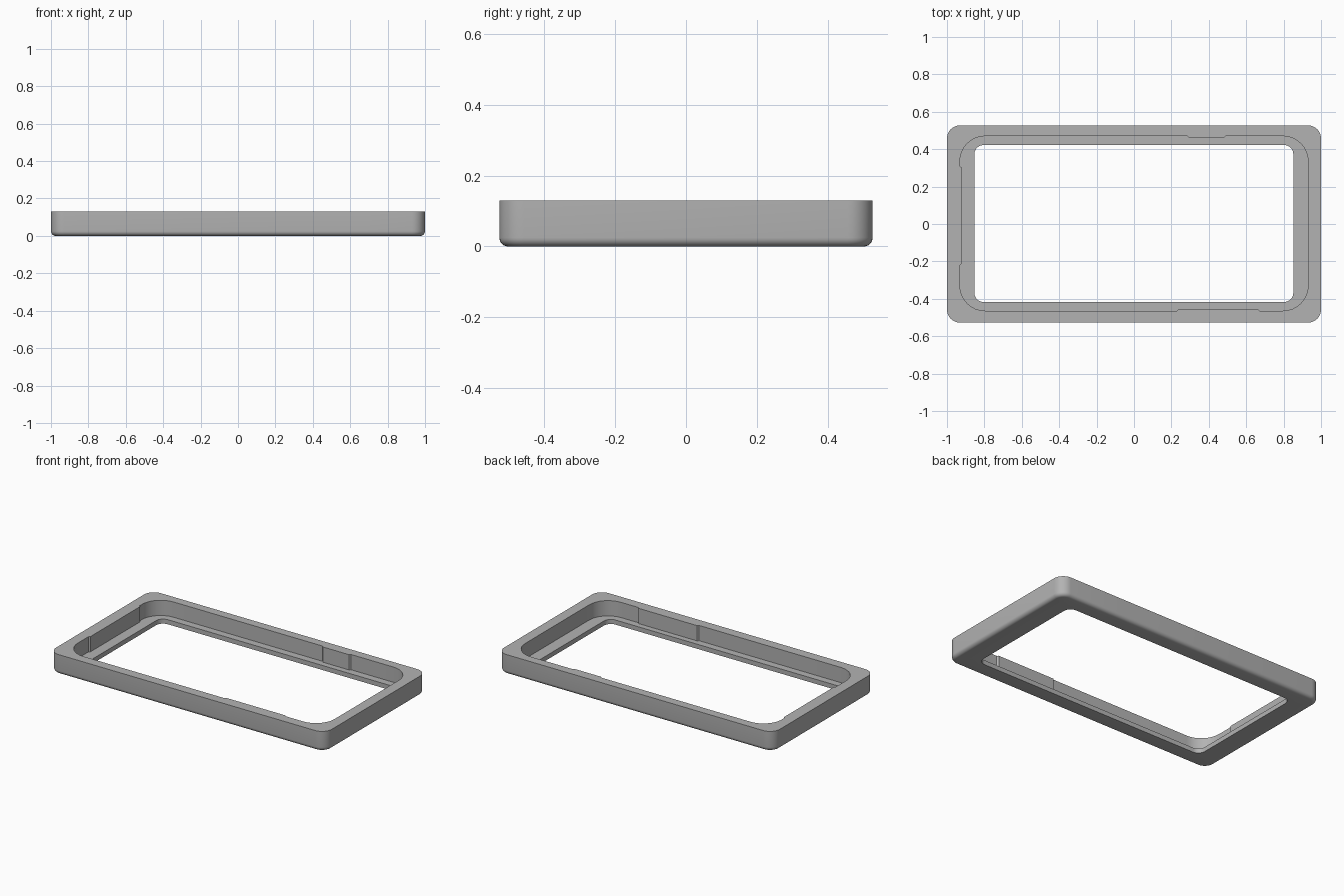
import bpy, bmesh, math

if "Cube" in bpy.data.objects:
    bpy.data.objects.remove(bpy.data.objects["Cube"])

HEIGHT, LEDGE, ROUND = 0.13, 0.03, 0.025
SEG = 8
PAD = 0.009    # how far the locating pads stand into the pocket
RAMP = 0.008   # length of each pad's sloped end


def pad_points(a, b):
    """Positions along a wall, with 1 where the pad stands proud."""
    s = RAMP if b > a else -RAMP
    return [(a, 0), (a + s, 1), (b - s, 1), (b, 0)]


def ring(bm, x0, x1, y0, y1, r, z, pad=0.0):
    """Rounded rectangle, counter-clockwise, with points for the wall pads."""
    pts = []

    def corner(cx, cy, start):
        for i in range(SEG + 1):
            a = math.radians(start + 90 * i / SEG)
            pts.append((cx + r * math.cos(a), cy + r * math.sin(a)))

    corner(x1 - r, y1 - r, 0)
    pts.extend((x, y1 - k * pad) for x, k in pad_points(0.49, 0.285))   # back pad
    corner(x0 + r, y1 - r, 90)
    pts.extend((x0 + k * pad, y) for y, k in pad_points(0.31, -0.22))   # left pad
    corner(x0 + r, y0 + r, 180)
    pts.extend((x, y0 + k * pad) for x, k in pad_points(0.23, 0.67))    # front pad
    corner(x1 - r, y0 + r, 270)
    return [bm.verts.new((x, y, z)) for x, y in pts]


bm = bmesh.new()
rings = []

# Outer shell with a rounded lower edge
for i in range(7):
    a = math.radians(90 * i / 6)
    d = ROUND * (1 - math.sin(a))
    rings.append(ring(bm, -1 + d, 1 - d, -0.5275 + d, 0.5275 - d,
                      0.07 - d, ROUND * (1 - math.cos(a))))
rings.append(ring(bm, -1, 1, -0.5275, 0.5275, 0.07, HEIGHT))

# Pocket walls, then the ledge around the opening
for z in (HEIGHT, LEDGE):
    rings.append(ring(bm, -0.931, 0.931, -0.464, 0.47, 0.135, z, PAD))
for z in (LEDGE, 0):
    rings.append(ring(bm, -0.854, 0.852, -0.417, 0.422, 0.05, z))

# Skin the closed section
for lower, upper in zip(rings, rings[1:] + rings[:1]):
    n = len(lower)
    for i in range(n):
        j = (i + 1) % n
        bm.faces.new((lower[i], lower[j], upper[j], upper[i]))
bmesh.ops.recalc_face_normals(bm, faces=bm.faces)

mesh = bpy.data.meshes.new("bezel_frame")
bm.to_mesh(mesh)
bm.free()
frame = bpy.data.objects.new("bezel_frame", mesh)
bpy.context.collection.objects.link(frame)

grey = bpy.data.materials.new("plain grey")
grey.diffuse_color = (0.45, 0.45, 0.45, 1)
grey.use_nodes = True
grey.node_tree.nodes["Principled BSDF"].inputs["Base Color"].default_value = grey.diffuse_color
mesh.materials.append(grey)

bpy.context.view_layer.objects.active = frame
frame.select_set(True)
bpy.ops.object.shade_smooth_by_angle(angle=math.radians(30))
